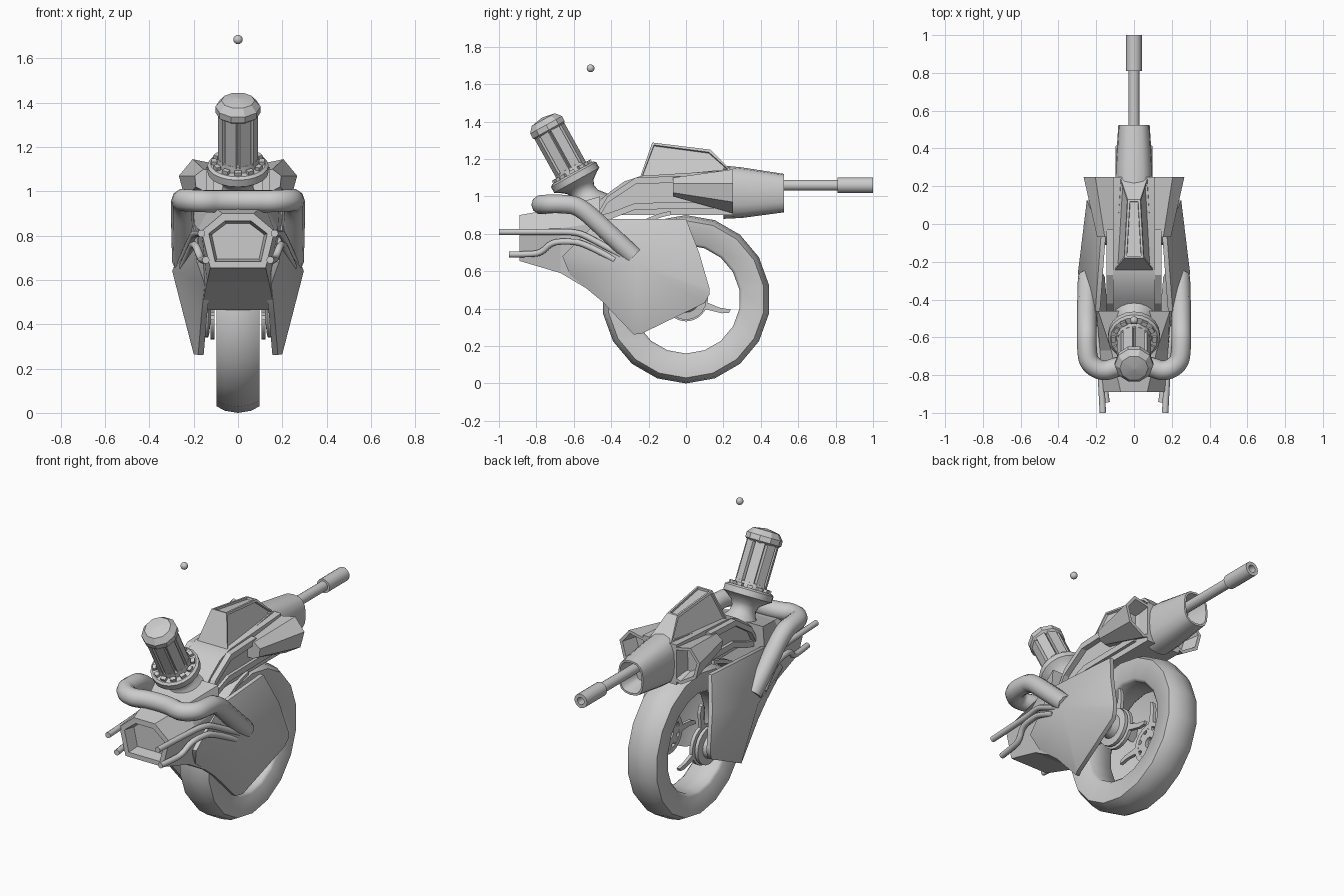
import bpy, bmesh
from math import sin, cos, pi, radians
from mathutils import Vector, Matrix

if "Cube" in bpy.data.objects:
    bpy.data.objects.remove(bpy.data.objects["Cube"])


def finish(name, bm, smooth=None):
    bmesh.ops.recalc_face_normals(bm, faces=bm.faces)
    me = bpy.data.meshes.new(name)
    bm.to_mesh(me)
    bm.free()
    ob = bpy.data.objects.new(name, me)
    bpy.context.collection.objects.link(ob)
    if smooth:
        bpy.ops.object.select_all(action='DESELECT')
        ob.select_set(True)
        bpy.context.view_layer.objects.active = ob
        bpy.ops.object.shade_smooth_by_angle(angle=radians(smooth))
    return ob


def skin(bm, rings, caps=True, wrap=False):
    """Bridge equal-length rings; returns the two cap faces."""
    vs = [[bm.verts.new(p) for p in r] for r in rings]
    pairs = list(zip(vs, vs[1:])) + ([(vs[-1], vs[0])] if wrap else [])
    for a, b in pairs:
        for i in range(len(a)):
            j = (i + 1) % len(a)
            bm.faces.new((a[i], a[j], b[j], b[i]))
    out = [bm.faces.new(vs[0]), bm.faces.new(vs[-1])] if caps else []
    bmesh.ops.recalc_face_normals(bm, faces=bm.faces)
    return out


def recess(bm, faces, rim, depth):
    bmesh.ops.inset_individual(bm, faces=faces, thickness=rim, depth=0)
    bmesh.ops.inset_individual(bm, faces=faces, thickness=depth * .2, depth=-depth)


def lathe(bm, profile, n, mat, wrap=False):
    """Revolve (radius, height) points about local z, placed by mat."""
    rings = [[mat @ Vector((r * cos(2 * pi * i / n), r * sin(2 * pi * i / n), h))
              for i in range(n)] for r, h in profile]
    skin(bm, rings, caps=not wrap, wrap=wrap)


def box(bm, size, mat):
    bmesh.ops.create_cube(bm, size=1, matrix=mat @ Matrix.Diagonal((*size, 1)))


def tube(name, pts, r):
    cu = bpy.data.curves.new(name, 'CURVE')
    cu.dimensions = '3D'
    cu.bevel_depth, cu.bevel_resolution, cu.use_fill_caps = r, 3, True
    sp = cu.splines.new('NURBS')
    sp.points.add(len(pts) - 1)
    for p, q in zip(sp.points, pts):
        p.co = (*q, 1)
    sp.order_u, sp.use_endpoint_u, sp.resolution_u = 3, True, 5
    ob = bpy.data.objects.new(name, cu)
    bpy.context.collection.objects.link(ob)
    bpy.ops.object.select_all(action='DESELECT')
    ob.select_set(True)
    bpy.context.view_layer.objects.active = ob
    bpy.ops.object.convert(target='MESH')
    bpy.ops.object.shade_smooth_by_angle(angle=radians(45))


def extrude_x(bm, yz, x0, x1):
    skin(bm, [[(x, y, z) for y, z in yz] for x in (x0, x1)])


T, R = Matrix.Translation, Matrix.Rotation
axle = T((0, 0, .45)) @ R(pi / 2, 4, 'Y')      # local z -> world x
along_y = T((0, 0, 1.06)) @ R(-pi / 2, 4, 'X')  # local z -> world y

# wheel
bm = bmesh.new()
lathe(bm, [(.29, -.075), (.305, -.09), (.42, -.097), (.44, -.06), (.45, 0), (.44, .06),
           (.42, .097), (.305, .09), (.29, .075)], 18, axle, wrap=True)
finish("tyre", bm, 50)

# brake discs, hub caps and blades
for s, side in ((1, "right"), (-1, "left")):
    bm = bmesh.new()
    for r0, r1 in ((.03, .07), (.09, .118)):
        lathe(bm, [(r0, s * .105), (r1, s * .105), (r1, s * .125), (r0, s * .125)], 24, axle, wrap=True)
    for i in range(8):
        box(bm, (.04, .04, .018), axle @ R(i * pi / 4, 4, 'Z') @ T((.08, 0, s * .115)))
    finish("brake_disc_" + side, bm, 30)
    bm = bmesh.new()
    lathe(bm, [(.05, s * .125), (.095, s * .13), (.11, s * .135), (.11, s * .155), (.07, s * .16), (.06, s * .2)],
          20, axle)
    finish("hub_" + side, bm, 30)
    bm = bmesh.new()
    for a in (0, 100, 200):
        m = T((0, 0, .45)) @ R(radians(a), 4, 'X')
        yz = [(.08, -.01), (.12, -.02), (.18, -.045), (.24, -.055), (.23, -.072), (.19, -.075), (.09, -.05)]
        skin(bm, [[m @ Vector((s * x, y, z)) for y, z in yz] for x in (.105, .125)])
    finish("hub_blades_" + side, bm)

# mudguard hugging the front of the wheel
bm = bmesh.new()
arc = [radians(100 + 7.5 * i) for i in range(11)]
extrude_x(bm, [(r * cos(a), .45 + r * sin(a)) for r, seq in ((.458, arc), (.48, arc[::-1])) for a in seq],
          -.13, .13)
finish("mudguard", bm, 30)

# nose housing with recessed front opening
def hexring(y, lo, mid, hi):
    return [(-lo[0], y, lo[1]), (lo[0], y, lo[1]), (mid[0], y, mid[1]),
            (hi[0], y, hi[1]), (-hi[0], y, hi[1]), (-mid[0], y, mid[1])]

bm = bmesh.new()
front, _ = skin(bm, [hexring(-.89, (.125, .655), (.165, .82), (.07, .9)),
                     hexring(-.67, (.14, .59), (.18, .83), (.12, .94)),
                     hexring(-.46, (.165, .465), (.2, .86), (.19, 1.0))])
recess(bm, [front], .035, .07)
finish("nose", bm)

# spine under the tank
bm = bmesh.new()
extrude_x(bm, [(-.46, .9), (-.46, .98), (-.4, 1.03), (-.33, 1.08), (-.24, 1.11), (.25, 1.14), (.25, .9)],
          -.112, .112)
finish("spine", bm, 35)

# tank with sunken panels
bm = bmesh.new()
skin(bm, [[(-.105, -.25, 1.09), (.105, -.25, 1.09), (.07, .24, 1.14), (-.07, .24, 1.14)],
          [(-.05, -.18, 1.288), (.05, -.18, 1.288), (.033, .13, 1.25), (-.033, .13, 1.25)]])
bm.normal_update()
recess(bm, [f for f in bm.faces if f.normal.z > -.2 and abs(f.normal.y) < .6], .016, .012)
finish("tank", bm)

for s, side in ((1, "right"), (-1, "left")):
    # side fairing: a fan of facets round its outermost point
    rim = [(.17, 0, .88), (.225, .07, .7), (.25, .125, .51), (.25, .125, .475), (.24, .1, .43),
           (.2, -.24, .265), (.18, -.28, .262), (.165, -.45, .44), (.15, -.62, .58),
           (.185, -.66, .68), (.205, -.46, .88)]
    bm = bmesh.new()
    vs = [bm.verts.new((s * x, y, z)) for x, y, z in rim]
    c = bm.verts.new((s * .297, -.26, .64))
    for i in range(len(vs)):
        bm.faces.new((vs[i], vs[(i + 1) % len(vs)], c))
    back = [bm.verts.new(v.co - Vector((s * .025, 0, 0))) for v in vs + [c]]
    for i in range(len(vs)):
        j = (i + 1) % len(vs)
        bm.faces.new((back[j], back[i], back[-1]))
        bm.faces.new((vs[i], vs[j], back[j], back[i]))
    finish("side_fairing_" + side, bm, 50)

    # hollow shoulder pod
    bm = bmesh.new()
    near = [(.11, 1.09), (.155, 1.1), (.195, 1.07), (.19, 1.02), (.15, 1.0), (.11, 1.0)]
    far = [(.085, 1.12), (.205, 1.145), (.267, 1.07), (.24, .97), (.14, .91), (.085, .93)]
    _, end = skin(bm, [[(s * x, y, z) for x, z in ring] for y, ring in ((-.07, near), (.25, far))])
    recess(bm, [end], .02, .1)
    finish("shoulder_pod_" + side, bm)

    # two bent frame rails
    for nm, x, top in (("upper", .145, [(-.46, .93), (-.42, 1.0), (-.27, 1.1), (-.03, 1.11)]),
                       ("lower", .13, [(-.46, .9), (-.4, .915), (-.27, .965), (.15, .97)])):
        bm = bmesh.new()
        extrude_x(bm, top + [(y, z - .035) for y, z in top[::-1]], s * .095, s * x)
        finish("rail_%s_%s" % (nm, side), bm)

    # thin exhaust tubes
    tube("tube_upper_" + side, [(s * x, y, z) for x, y, z in
         ((.165, -1, .81), (.18, -.7, .81), (.195, -.6, .81), (.21, -.53, .79), (.26, -.32, .67))], .017)
    tube("tube_lower_" + side, [(s * x, y, z) for x, y, z in
         ((.145, -.945, .69), (.16, -.83, .69), (.17, -.77, .7), (.19, -.72, .755), (.2, -.63, .76),
          (.21, -.54, .75), (.25, -.38, .66))], .017)

# thick looped handlebar pipe, curving in round the canister
half = [(.245, -.28, .68), (.25, -.44, .83), (.25, -.57, .95), (.25, -.66, .96), (.24, -.74, .96),
        (.16, -.785, .955), (.08, -.75, .955)]
tube("handle_pipe", half + [(-x, y, z) for x, y, z in half[::-1]], .052)

# tilted canister: neck, collar with teeth, ribbed body, domed cap
tilt = T((0, -.555, 1.034)) @ R(radians(29), 4, 'X')
bm = bmesh.new()
lathe(bm, [(.115, -.09), (.075, -.04), (.068, -.01), (.08, .02), (.12, .05), (.138, .06), (.138, .095),
           (.125, .105), (.1, .105)], 20, tilt)
for i in range(12):
    box(bm, (.022, .03, .02), tilt @ R(i * pi / 6, 4, 'Z') @ T((.108, 0, .112)))
finish("canister_collar", bm, 35)
bm = bmesh.new()
lathe(bm, [(.095, .1), (.09, .135), (.072, .14), (.072, .37)], 16, tilt)
for i in range(8):
    box(bm, (.03, .054, .25), tilt @ R((i + .5) * pi / 4, 4, 'Z') @ T((.072, 0, .245)))
finish("canister_body", bm, 35)
bm = bmesh.new()
lathe(bm, [(.085, .355), (.102, .368), (.102, .398), (.075, .43), (.005, .442)], 10, tilt)
finish("canister_cap", bm, 25)

# tail cone with open end
bm = bmesh.new()
def conering(y, w, lo, hi):
    """Rounded-square section."""
    sq = lambda v: abs(v) ** .75 * (1 if v > 0 else -1)
    return [(w * sq(cos(a)), y, (lo + hi) / 2 + (hi - lo) / 2 * sq(sin(a)))
            for a in (2 * pi * (i + .01) / 16 for i in range(16))]
_, end = skin(bm, [conering(.2, .1, .88, 1.165), conering(.3, .098, .885, 1.155), conering(.525, .083, .915, 1.12)])
recess(bm, [end], .012, .12)
finish("tail_cone", bm, 35)

# barrel and bored muzzle
bm = bmesh.new()
lathe(bm, [(.029, .35), (.029, .83)], 16, along_y)
finish("barrel", bm, 40)
bm = bmesh.new()
lathe(bm, [(.029, .81), (.042, .81), (.042, 1), (.022, 1), (.022, .9), (.002, .9)], 16, along_y)
finish("muzzle", bm, 40)

# small floating ball
bm = bmesh.new()
bmesh.ops.create_uvsphere(bm, u_segments=12, v_segments=8, radius=.021, matrix=T((0, -.51, 1.685)))
finish("ball", bm, 60)
